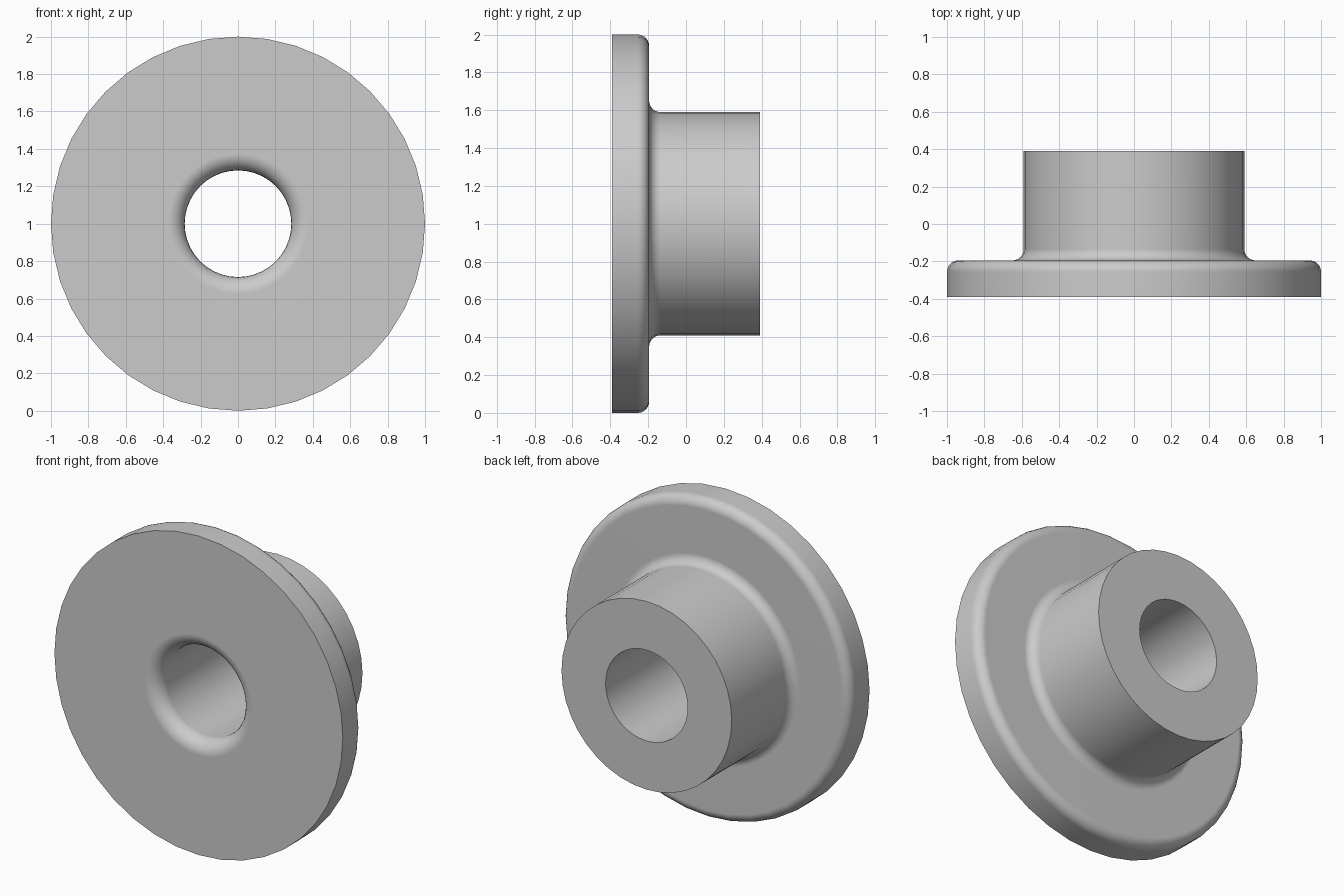
import bpy, bmesh, math

cube = bpy.data.objects.get("Cube")
if cube:
    bpy.data.objects.remove(cube, do_unlink=True)

SEGMENTS = 40
HOLE, HUB, RIM = 0.285, 0.59, 1.0
FRONT, STEP, BACK = -0.39, -0.195, 0.39
FILLET, LIP = 0.06, 0.09


def arc(r, y, radius, start, end, steps=6):
    """Points of a rounded corner around centre (r, y), angles in degrees."""
    angles = [math.radians(start + (end - start) * i / steps) for i in range(steps + 1)]
    return [(r + radius * math.cos(a), y + radius * math.sin(a)) for a in angles]


# Closed cross-section, as (radius, depth)
profile = [(HOLE, BACK), (HUB, BACK)]
profile += arc(HUB + FILLET, STEP + FILLET, FILLET, 180, 270)   # hub root
profile += arc(RIM - FILLET, STEP - FILLET, FILLET, 90, 0)      # flange edge
profile += [(RIM, FRONT)]
profile += arc(HOLE + LIP, FRONT + LIP, LIP, 270, 180)          # bore lip

# Turn the section around the y axis
bm = bmesh.new()
rings = []
for s in range(SEGMENTS):
    a = 2 * math.pi * s / SEGMENTS
    rings.append([bm.verts.new((r * math.cos(a), y, 1 + r * math.sin(a))) for r, y in profile])
for s in range(SEGMENTS):
    this, after = rings[s], rings[(s + 1) % SEGMENTS]
    for i in range(len(profile)):
        j = (i + 1) % len(profile)
        bm.faces.new((this[i], this[j], after[j], after[i]))
bmesh.ops.recalc_face_normals(bm, faces=bm.faces)
mesh = bpy.data.meshes.new("flanged_bushing")
bm.to_mesh(mesh)
bm.free()

bushing = bpy.data.objects.new("flanged_bushing", mesh)
bpy.context.collection.objects.link(bushing)

# Plain grey material
grey = bpy.data.materials.new("light_grey")
grey.use_nodes = True
colour = (0.6, 0.6, 0.6, 1)
grey.diffuse_color = colour
grey.node_tree.nodes["Principled BSDF"].inputs["Base Color"].default_value = colour
mesh.materials.append(grey)

# Smooth curves, sharp rims, flat broad faces
bpy.ops.object.select_all(action='DESELECT')
bushing.select_set(True)
bpy.context.view_layer.objects.active = bushing
bpy.ops.object.shade_smooth_by_angle(angle=math.radians(30))
weighted = bushing.modifiers.new("flat_face_normals", 'WEIGHTED_NORMAL')
weighted.keep_sharp = True
